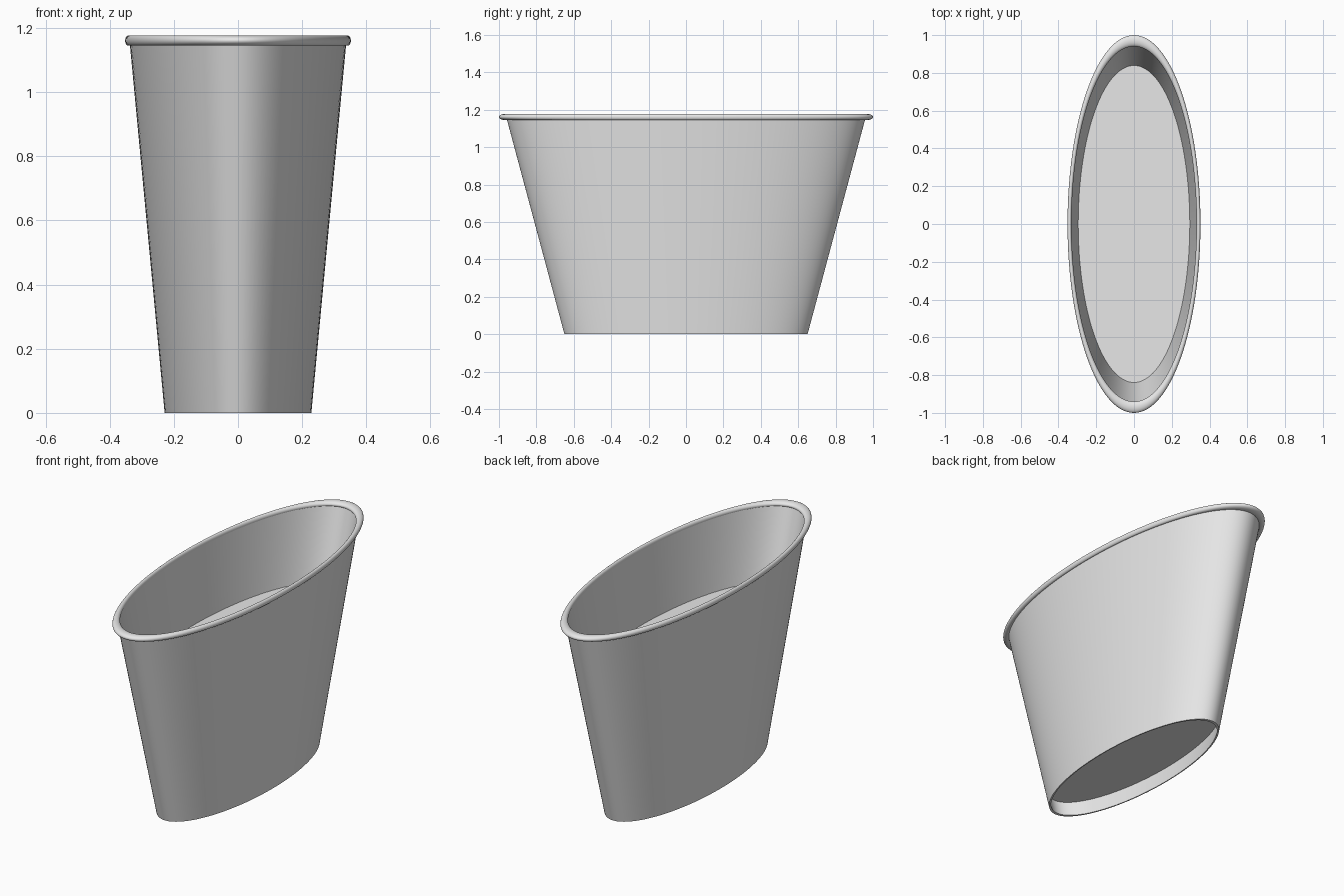
import bpy
import bmesh
import math

if "Cube" in bpy.data.objects:
    bpy.data.objects.remove(bpy.data.objects["Cube"], do_unlink=True)

SIDES = 128
SQUASH = 0.352  # oval cup: x radius relative to y radius

grey = bpy.data.materials.new("plain_grey")
grey.use_nodes = True
grey.diffuse_color = (0.8, 0.8, 0.8, 1)
grey.node_tree.nodes["Principled BSDF"].inputs["Base Color"].default_value = (0.8, 0.8, 0.8, 1)


def lathe(name, profile, closed=False, cap_start=False, cap_end=False):
    """Sweep (radius, height) points round z as an oval."""
    bm = bmesh.new()
    rings = []
    for r, z in profile:
        angles = [2 * math.pi * i / SIDES for i in range(SIDES)]
        rings.append([bm.verts.new((r * SQUASH * math.cos(a), r * math.sin(a), z)) for a in angles])
    pairs = list(zip(rings, rings[1:]))
    if closed:
        pairs.append((rings[-1], rings[0]))
    for low, high in pairs:
        for i in range(SIDES):
            j = (i + 1) % SIDES
            bm.faces.new((low[i], low[j], high[j], high[i]))
    if cap_start:
        bm.faces.new(rings[0][::-1])
    if cap_end:
        bm.faces.new(rings[-1])
    if len(profile) > 1:
        bmesh.ops.recalc_face_normals(bm, faces=bm.faces)
    mesh = bpy.data.meshes.new(name)
    bm.to_mesh(mesh)
    bm.free()
    mesh.materials.append(grey)
    obj = bpy.data.objects.new(name, mesh)
    bpy.context.collection.objects.link(obj)
    bpy.ops.object.select_all(action="DESELECT")
    obj.select_set(True)
    bpy.context.view_layer.objects.active = obj
    bpy.ops.object.shade_smooth_by_angle(angle=math.radians(40))
    return obj


def wall(z, inset=0.0):
    """Radius of the tapered wall at height z."""
    return 0.65 + 0.268 * z - inset


THICK = 0.016
TOP, FLOOR, BASE, FILL = 1.16, 0.11, 0.09, 0.765

# Tapered shell with a recessed base underneath
lathe("cup_body", [
    (wall(BASE, THICK), BASE),
    (wall(0, THICK), 0),
    (wall(0), 0),
    (wall(TOP), TOP),
    (wall(TOP, THICK), TOP),
    (wall(FLOOR, THICK), FLOOR),
], cap_start=True, cap_end=True)

# Rolled lip
steps = 20
lathe("rolled_rim", [
    (0.97 + 0.03 * math.cos(2 * math.pi * k / steps), 1.161 + 0.016 * math.sin(2 * math.pi * k / steps))
    for k in range(steps)
], closed=True)

# Flat fill surface inside the cup
lathe("fill_surface", [(wall(FILL, THICK), FILL)], cap_end=True)
